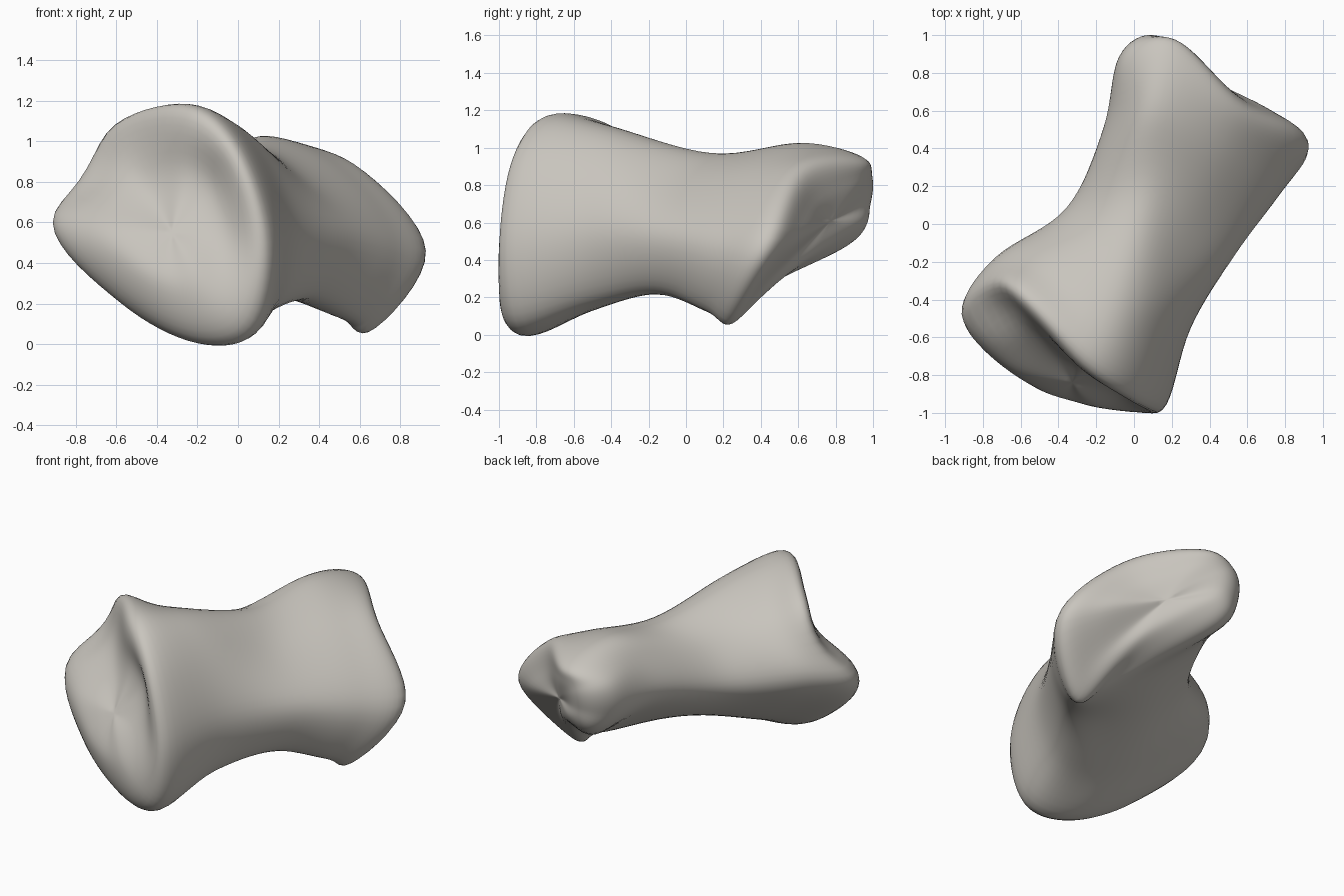
import bpy
import bmesh
from mathutils import Vector

STEPS = 8      # surface samples per span
SIDES = 8      # control points per ring

cube = bpy.data.objects.get("Cube")
if cube:
    bpy.data.objects.remove(cube, do_unlink=True)

# Rings run top, upper right, right, lower right, bottom, lower left, left, upper left
front_rim = [(-.27, -.74, 1.17), (0, -.92, .96), (.15, -.99, .5), (.08, -.95, .07),
             (-.2, -.84, 0), (-.58, -.69, .2), (-.925, -.48, .6), (-.66, -.36, 1.05)]
front_shaft = [(-.14, -.45, 1.13), (.13, -.5, .95), (.3, -.55, .55), (.19, -.52, .18),
               (-.12, -.48, .14), (-.42, -.35, .28), (-.74, -.18, .64), (-.49, -.2, .95)]
mid_shaft = [(.06, .14, .97), (.3, -.04, .84), (.54, -.15, .55), (.4, -.17, .24),
             (.12, -.1, .25), (-.15, .03, .37), (-.36, .08, .6), (-.22, .08, .86)]
back_shaft = [(.14, .62, 1.03), (.5, .38, .87), (.78, .18, .5), (.6, .1, .14),
              (.41, .25, .18), (.06, .47, .45), (-.16, .5, .67), (-.07, .54, .9)]
back_rim = [(.22, .94, .95), (.58, .61, .88), (.935, .42, .46), (.64, .24, .055),
            (.44, .43, .26), (.08, .86, .48), (-.07, .88, .68), (-.04, .9, .88)]
back_joint = [(.28, .93, .83), (.52, .7, .72), (.75, .58, .5), (.62, .45, .29),
              (.43, .67, .42), (.2, .93, .58), (.12, .985, .7), (.14, .995, .81)]


def vectors(points):
    return [Vector(p) for p in points]


def spline(a, b, c, d, t):
    """Smooth curve from b to c."""
    return (b * 2 + (c - a) * t + (a * 2 - b * 5 + c * 4 - d) * t ** 2
            + (b * 3 - a - c * 3 + d) * t ** 3) / 2


def opposite(ring):
    half = SIDES // 2
    return ring[half:] + ring[:half]


def refine_ring(ring):
    return [spline(*(ring[(k + j) % SIDES] for j in (-1, 0, 1, 2)), s / STEPS)
            for k in range(SIDES) for s in range(STEPS)]


def press(bm, spot, radius, shift):
    """Push the surface near a spot with a soft falloff."""
    for v in bm.verts:
        reach = 1 - (v.co - Vector(spot)).length_squared / radius ** 2
        if reach > 0:
            v.co += Vector(shift) * reach ** 2


# Front joint surface: a groove beside the right ridge, a swelling at lower left
front = vectors(front_rim)
front_centre = Vector((-.33, -.85, .55))
outward = Vector((-.45, -.88, 0))
pushes = (-.03, -.06, -.03, .08, .11, .12, .09, 0)
front_joint = [p.lerp(front_centre, .5) + outward * d for p, d in zip(front, pushes)]

# Back joint surface: two knuckles meeting in a shallow dip
back_inner = vectors(back_joint)
back_centre = Vector((.39, .775, .61))

rings = [opposite(front_joint), [front_centre] * SIDES, front_joint, front,
         vectors(front_shaft), vectors(mid_shaft), vectors(back_shaft),
         vectors(back_rim), back_inner, [back_centre] * SIDES, opposite(back_inner)]

# Smooth around each ring, then along the bone
fine = [refine_ring(r) for r in rings]
loops = [[spline(*quad, s / STEPS) for quad in zip(*fine[i - 1:i + 3])]
         for i in range(1, len(fine) - 2) for s in range(STEPS)]
loops.append(fine[-2])

bm = bmesh.new()
grid = [[bm.verts.new(p) for p in loop] for loop in loops]
for low, high in zip(grid, grid[1:]):
    for k in range(len(low)):
        n = (k + 1) % len(low)
        bm.faces.new((low[k], low[n], high[n], high[k]))
bmesh.ops.remove_doubles(bm, verts=bm.verts, dist=.0001)

# Notch at the upper left of the front rim, and the groove beside its ridge
press(bm, (-.8, -.42, .86), .3, (.06, .03, -.05))
press(bm, (-.27, -.82, .75), .3, (.02, .04, 0))

for _ in range(3):
    bmesh.ops.smooth_vert(bm, verts=bm.verts, factor=.5,
                          use_axis_x=True, use_axis_y=True, use_axis_z=True)
bmesh.ops.recalc_face_normals(bm, faces=bm.faces)

mesh = bpy.data.meshes.new("bone")
bm.to_mesh(mesh)
bm.free()
bone = bpy.data.objects.new("bone", mesh)
bpy.context.collection.objects.link(bone)

# Warm grey bone colour
colour = (.58, .555, .51, 1)
material = bpy.data.materials.new("warm grey")
material.use_nodes = True
material.diffuse_color = colour
shader = next(n for n in material.node_tree.nodes if n.type == "BSDF_PRINCIPLED")
shader.inputs["Base Color"].default_value = colour
mesh.materials.append(material)
for face in mesh.polygons:
    face.use_smooth = True
